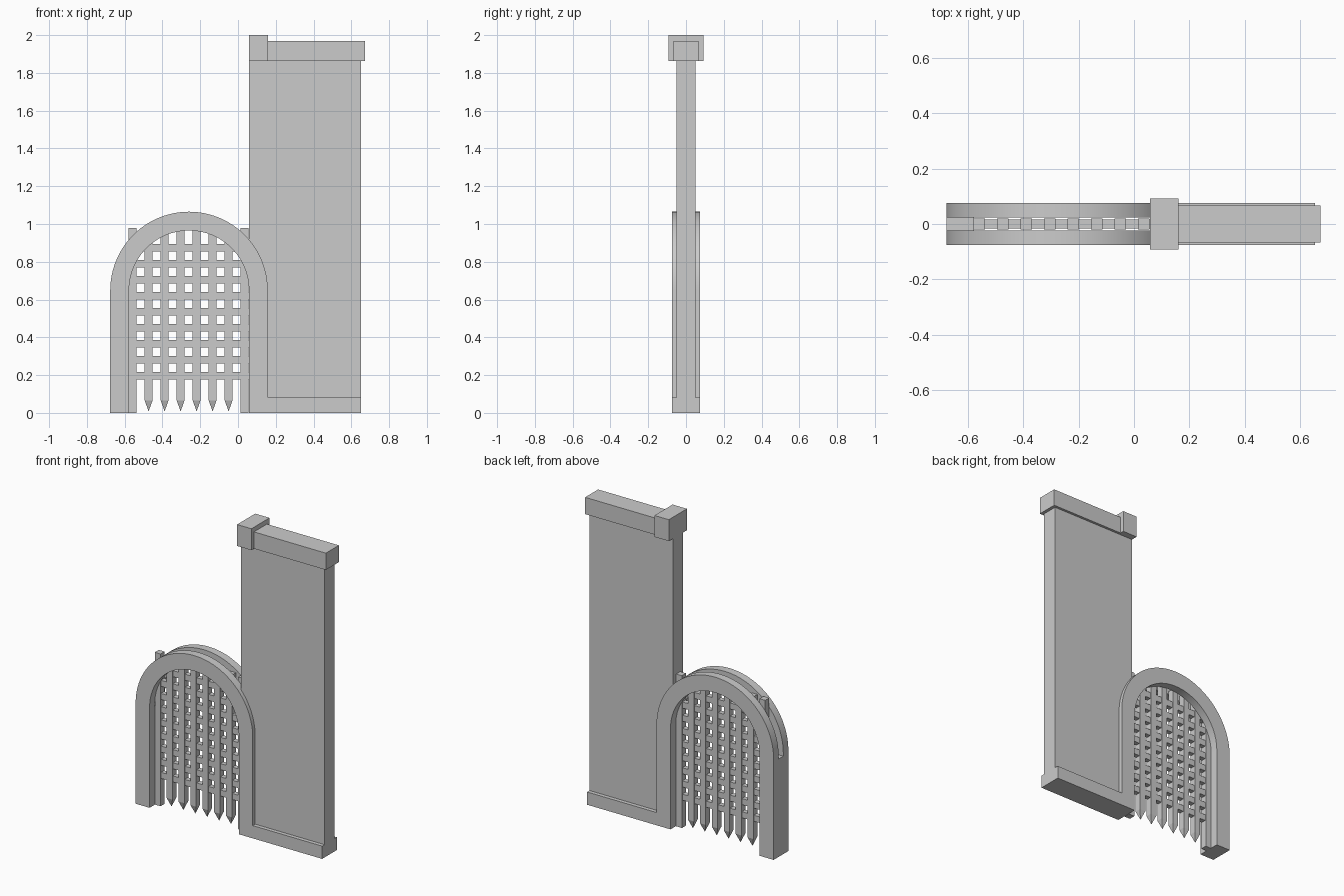
import bpy, bmesh
from math import sin, cos, pi

if "Cube" in bpy.data.objects:
    bpy.data.objects.remove(bpy.data.objects["Cube"])


def finish(bm, name):
    bmesh.ops.recalc_face_normals(bm, faces=bm.faces)
    mesh = bpy.data.meshes.new(name)
    bm.to_mesh(mesh)
    bm.free()
    ob = bpy.data.objects.new(name, mesh)
    bpy.context.collection.objects.link(ob)
    return ob


def add_box(bm, x0, x1, y, z0, z1):
    """Box symmetric about y = 0; returns its vertices."""
    vs = bmesh.ops.create_cube(bm, size=1)["verts"]
    for v in vs:
        v.co.x = x0 if v.co.x < 0 else x1
        v.co.y = -y if v.co.y < 0 else y
        v.co.z = z0 if v.co.z < 0 else z1
    return vs


def box(name, *dims):
    bm = bmesh.new()
    add_box(bm, *dims)
    return finish(bm, name)


# Wall panel with plinth, coping and corner block
box("wall_panel", 0.058, 0.652, 0.05, 0, 1.865)
box("wall_plinth", 0.058, 0.652, 0.075, 0, 0.082)
box("wall_coping", 0.155, 0.672, 0.066, 1.862, 1.97)
box("corner_block", 0.058, 0.16, 0.092, 1.862, 2.0)

# Arch: two parallel faces with a slot for the gate between them
CX, SPRING, R_OUT, R_IN, SLOT = -0.2595, 0.648, 0.417, 0.3175, 0.0235


def arch_face(name, y0, y1, segments=48):
    def path(r):
        pts = [(CX - r, 0)]
        pts += [(CX - r * cos(pi * i / segments), SPRING + r * sin(pi * i / segments))
                for i in range(segments + 1)]
        return pts + [(CX + r, 0)]

    bm = bmesh.new()
    outer = [bm.verts.new((x, y0, z)) for x, z in path(R_OUT)]
    inner = [bm.verts.new((x, y0, z)) for x, z in path(R_IN)]
    faces = [bm.faces.new((outer[i], outer[i + 1], inner[i + 1], inner[i]))
             for i in range(len(outer) - 1)]
    ext = bmesh.ops.extrude_face_region(bm, geom=faces, use_keep_orig=True)
    for g in ext["geom"]:
        if isinstance(g, bmesh.types.BMVert):
            g.co.y = y1
    ob = finish(bm, name)
    bpy.ops.object.select_all(action="DESELECT")
    ob.select_set(True)
    bpy.context.view_layer.objects.active = ob
    bpy.ops.object.shade_smooth_by_angle()


arch_face("arch_front", -0.075, -SLOT)
arch_face("arch_back", SLOT, 0.075)
box("left_jamb_core", CX - R_OUT, CX - R_IN, SLOT, 0, 0.63)

# Gate lattice: pointed uprights between two full-height guide bars
PITCH, HALF = 0.0847, 0.0205
for i in range(8):
    x = CX + (i - 3.5) * PITCH - 0.002
    guide = i in (0, 7)
    bm = bmesh.new()
    add_box(bm, x - HALF, x + HALF, 0.0205, 0 if guide else 0.065, 0.98)
    if not guide:
        bottom = min(bm.faces, key=lambda f: f.calc_center_median().z)
        tip = bmesh.ops.poke(bm, faces=[bottom])["verts"][0]
        tip.co.z = 0.008
    finish(bm, "guide_bar" if guide else "gate_upright")

# Gate cross bars
for k in range(9):
    z = 0.197 + k * PITCH
    box("gate_crossbar", CX - R_IN, CX + R_IN, 0.016, z - 0.0195, z + 0.0195)
